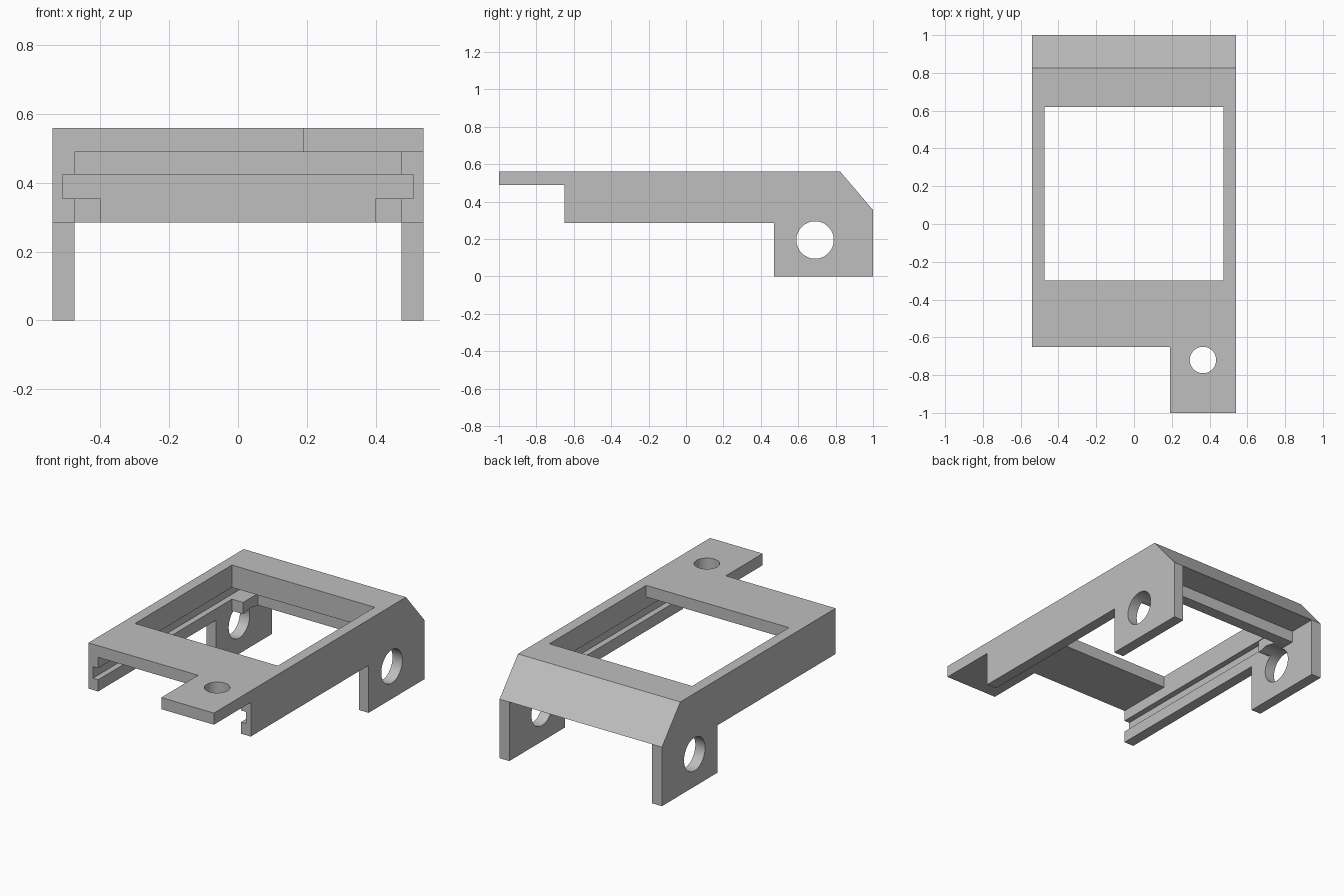
import bpy, bmesh, math
from mathutils import Matrix, Vector

cube = bpy.data.objects.get("Cube")
if cube:
    bpy.data.objects.remove(cube, do_unlink=True)

HALF = 0.54      # outer half width
INNER = 0.475    # half width between the side walls

grey = bpy.data.materials.new("light grey")
grey.use_nodes = True
colour = (0.52, 0.52, 0.52, 1)
grey.diffuse_color = colour
grey.node_tree.nodes["Principled BSDF"].inputs["Base Color"].default_value = colour


def make_object(name, bm):
    bmesh.ops.recalc_face_normals(bm, faces=bm.faces)
    mesh = bpy.data.meshes.new(name)
    bm.to_mesh(mesh)
    bm.free()
    mesh.materials.append(grey)
    obj = bpy.data.objects.new(name, mesh)
    bpy.context.collection.objects.link(obj)
    return obj


def prism(name, profile, half):
    """Extrude a (y, z) profile along x."""
    bm = bmesh.new()
    face = bm.faces.new([bm.verts.new((-half, y, z)) for y, z in profile])
    geom = bmesh.ops.extrude_face_region(bm, geom=[face])["geom"]
    verts = [g for g in geom if isinstance(g, bmesh.types.BMVert)]
    bmesh.ops.translate(bm, verts=verts, vec=(2 * half, 0, 0))
    return make_object(name, bm)


def box(name, x, y, z):
    bm = bmesh.new()
    bmesh.ops.create_cube(bm, size=1)
    for v in bm.verts:
        v.co = Vector([r[0] if c < 0 else r[1] for c, r in zip(v.co, (x, y, z))])
    return make_object(name, bm)


def cylinder(name, centre, radius, depth, rotation=Matrix()):
    bm = bmesh.new()
    bmesh.ops.create_cone(bm, cap_ends=True, segments=64, radius1=radius,
                          radius2=radius, depth=depth,
                          matrix=Matrix.Translation(centre) @ rotation)
    return make_object(name, bm)


# Frame blank: side outline with front tab, chamfered back and legs
frame = prism("bracket_frame", [
    (-1, 0.56), (0.825, 0.56), (1, 0.355), (1, 0), (0.47, 0), (0.47, 0.285),
    (-0.65, 0.285), (-0.65, 0.49), (-1, 0.49)], HALF)

inside = (-INNER, INNER)
cutters = [
    # Leave the tab on the left side only
    box("tab_notch", (-0.7, 0.19), (-1.1, -0.65), (0.4, 0.7)),
    # Open space under the front plate, and the top window
    box("inner_space", inside, (-1.1, 0.62), (-0.1, 0.49)),
    box("window", inside, (-0.3, 0.62), (0.2, 0.7)),
    # Side grooves running into the back block
    box("slide_groove", (-0.51, 0.51), (-1.1, 0.76), (0.355, 0.425)),
    # Gap between the two rear stop blocks
    box("stop_gap", (-0.4, 0.4), (0.4, 0.76), (-0.1, 0.39)),
    # Space between the legs, stepped up behind the back bar
    prism("leg_gap", [(0.4, -0.1), (1.1, -0.1), (1.1, 0.355), (0.83, 0.355),
                      (0.83, 0.285), (0.4, 0.285)], INNER),
    # Pivot holes and tab hole
    cylinder("pivot_hole", (0, 0.69, 0.195), 0.1, 2,
             Matrix.Rotation(math.pi / 2, 4, "Y")),
    cylinder("tab_hole", (0.365, -0.72, 0.525), 0.07, 0.3),
]

bpy.ops.object.select_all(action="DESELECT")
bpy.context.view_layer.objects.active = frame
frame.select_set(True)
for cutter in cutters:
    cutter.hide_render = True
    mod = frame.modifiers.new("cut", "BOOLEAN")
    mod.operation = "DIFFERENCE"
    mod.solver = "EXACT"
    mod.object = cutter
    bpy.ops.object.modifier_apply(modifier=mod.name)
    bpy.data.objects.remove(cutter, do_unlink=True)

bpy.ops.object.shade_smooth_by_angle(angle=math.radians(30))
